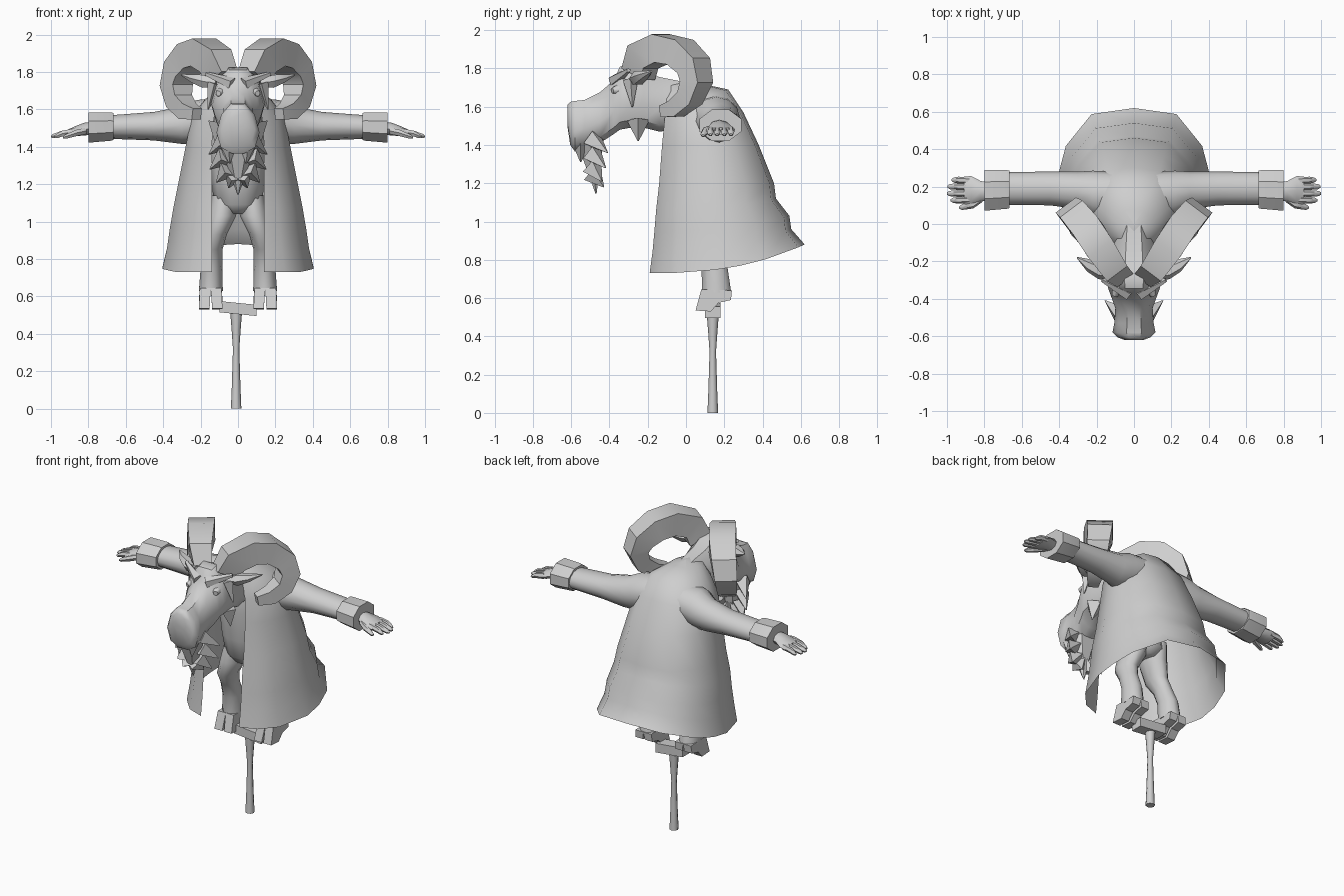
import bpy, bmesh, math
from mathutils import Vector

grey = bpy.data.materials.new("plain grey")
grey.diffuse_color = (0.62, 0.62, 0.62, 1)


def finish(name, verts, faces, mirror=False, angle=50):
    me = bpy.data.meshes.new(name)
    me.from_pydata([tuple(v) for v in verts], [], faces)
    bm = bmesh.new()
    bm.from_mesh(me)
    bmesh.ops.remove_doubles(bm, verts=bm.verts, dist=0.0005)
    bmesh.ops.recalc_face_normals(bm, faces=bm.faces)
    bm.to_mesh(me)
    bm.free()
    me.materials.append(grey)
    me.shade_smooth()
    me.set_sharp_from_angle(angle=math.radians(angle))
    ob = bpy.data.objects.new(name, me)
    bpy.context.collection.objects.link(ob)
    if mirror:
        ob.modifiers.new("mirror", 'MIRROR').use_mirror_merge = True
    return ob


def loft(name, rings, mirror=False, angle=50, caps=True):
    n = len(rings[0])
    verts = [v for r in rings for v in r]
    faces = [(i * n + j, i * n + (j + 1) % n, (i + 1) * n + (j + 1) % n, (i + 1) * n + j)
             for i in range(len(rings) - 1) for j in range(n)]
    if caps:
        faces += [tuple(range(n)), tuple(range((len(rings) - 1) * n, len(rings) * n))]
    return finish(name, verts, faces, mirror, angle)


def ellipse(c, u, v, n=10, turn=0.0):
    c, u, v = Vector(c), Vector(u), Vector(v)
    return [c + u * math.cos(2 * math.pi * k / n + turn) + v * math.sin(2 * math.pi * k / n + turn)
            for k in range(n)]


def upright(name, rows, mirror=False, n=10):
    """rows of (x, y, z, rx, ry) stacked along z"""
    return loft(name, [ellipse((x, y, z), (a, 0, 0), (0, b, 0), n) for x, y, z, a, b in rows], mirror)


def sideways(name, rows, n=10, turn=0.0, angle=50):
    """rows of (x, y, z, ry, rz) stacked along x, mirrored"""
    return loft(name, [ellipse((x, y, z), (0, a, 0), (0, 0, b), n, turn) for x, y, z, a, b in rows],
                True, angle)


def spike(name, base, tip, r1, r2, n=4, mirror=True, flat=1.0):
    base, tip = Vector(base), Vector(tip)
    d = (tip - base).normalized()
    u = d.cross(Vector((0, 1, 0))).normalized()
    v = d.cross(u) * flat
    return loft(name, [ellipse(base, u * r1, v * r1, n), ellipse(tip, u * r2, v * r2, n)], mirror)


# Cloak: open at the front, flared hem (front y, back y, half width, opening x, front z, back z)
cloak = [(-.19, .62, .405, .14, .73, .88), (-.175, .55, .38, .14, .84, .96),
         (-.165, .54, .365, .14, .95, 1.03), (-.155, .47, .345, .14, 1.07, 1.12),
         (-.14, .46, .32, .14, 1.2, 1.2), (-.125, .38, .28, .14, 1.4, 1.4),
         (-.11, .30, .25, .13, 1.55, 1.57), (-.11, .22, .18, .10, 1.64, 1.69),
         (-.10, .08, .09, .06, 1.71, 1.72), (-.06, .0, .0, .0, 1.735, 1.735)]
shape = [(None, 0), (.62, .05), (.84, .17), (1, .42), (.99, .58), (.9, .75), (.56, .96), (0, 1)]
verts = []
for fy, by, w, gap, zf, zb in cloak:
    for fx, f in shape:
        verts.append((gap if fx is None else w * fx, fy + (by - fy) * f, zf + (zb - zf) * f ** 2.5))
m = len(shape)
faces = [(i * m + j, i * m + j + 1, (i + 1) * m + j + 1, (i + 1) * m + j)
         for i in range(len(cloak) - 1) for j in range(m - 1)]
finish("cloak", verts, faces, True, 60)

# Torso and legs
upright("torso", [(0, .09, 1.04, .05, .08), (0, .09, 1.09, .13, .12), (0, .07, 1.22, .14, .13),
                  (0, .07, 1.42, .16, .15), (0, .05, 1.58, .13, .13), (0, .04, 1.66, .08, .1)])
upright("leg", [(.07, .1, 1.14, .07, .1), (.085, .08, 1.03, .075, .1), (.12, .07, .93, .06, .085),
                (.135, .11, .85, .052, .07), (.142, .15, .75, .058, .072), (.145, .16, .63, .064, .08)], True)

# Cloven hooves: side profile, two toes per foot
prof = [(.08, .645), (.24, .64), (.235, .59), (.17, .575), (.13, .53), (.05, .535)]
for label, x0, x1, b0, b1 in (("inner", .088, .146, .083, .138), ("outer", .146, .204, .152, .209)):
    rings = [[(t if z > .6 else b, y, z) for y, z in prof] for t, b in ((x0, b0), (x1, b1))]
    loft(label + "_hoof_toe", rings, True, 30)

# Foot bar and pole
loft("foot_bar", [[(x, y, z + dz) for y, z in ((.10, .505), (.18, .505), (.18, .565), (.10, .565))]
                  for x, dz in ((-.1, .01), (.1, -.01))], angle=30)
upright("pole", [(-.01, .14, 0, .028, .028), (-.01, .14, .12, .023, .023), (-.01, .14, .32, .017, .017),
                 (-.01, .14, .42, .024, .024), (-.01, .14, .52, .032, .032)], n=8)

# Sleeves, cuffs and hands
sideways("sleeve", [(.12, .15, 1.55, .13, .11), (.22, .16, 1.53, .125, .12), (.3, .18, 1.515, .1, .1),
                    (.45, .19, 1.51, .09, .076), (.7, .19, 1.505, .088, .062)], 12)
sideways("cuff", [(.665, .185, 1.508, .108, .078), (.68, .185, 1.508, .112, .082),
                  (.8, .18, 1.503, .118, .088)], 8, math.pi / 8, 30)
sideways("palm", [(.74, .175, 1.5, .04, .035), (.82, .175, 1.495, .055, .034),
                  (.87, .18, 1.483, .076, .027), (.91, .18, 1.472, .074, .02)], 8)
for i, (y, x) in enumerate(((.235, .975), (.2, .997), (.163, 1.0), (.127, .98))):
    sideways("finger", [(.88, .18 + (y - .18) * .95, 1.48, .017, .02), (.94, y, 1.47, .018, .018),
                        (x - .012, y, 1.458, .014, .013), (x, y, 1.455, .006, .006)], 6)
sideways("thumb", [(.81, .14, 1.485, .022, .02), (.86, .105, 1.475, .022, .02),
                   (.92, .09, 1.455, .015, .014), (.935, .088, 1.45, .006, .006)], 6)

# Head: sections running forward from the neck (y, half width, top z, bottom z)
half = [(.35, 1), (.78, .78), (1, .42), (.8, .12), (.3, 0)]
section = half + [(-x, t) for x, t in reversed(half)]
head = [(.06, .10, 1.71, 1.5), (-.04, .11, 1.735, 1.48), (-.14, .125, 1.755, 1.47),
        (-.22, .135, 1.79, 1.49), (-.29, .145, 1.825, 1.49), (-.345, .138, 1.81, 1.48),
        (-.38, .125, 1.735, 1.455), (-.45, .10, 1.675, 1.41), (-.53, .105, 1.635, 1.375),
        (-.58, .115, 1.63, 1.365), (-.605, .09, 1.625, 1.4), (-.62, .05, 1.61, 1.5)]
loft("head", [[(x * w, y, b + (t - b) * f) for x, f in section] for y, w, t, b in head], angle=45)

# Brows, eyes, ears and cheek tufts
spike("brow", (.03, -.375, 1.735), (.17, -.30, 1.79), .035, .012, 5)
spike("eye", (.085, -.34, 1.69), (.105, -.385, 1.685), .035, .015, 8)
sideways("ear", [(.12, -.27, 1.74, .03, .025), (.19, -.25, 1.75, .045, .04),
                 (.25, -.22, 1.765, .035, .025), (.305, -.18, 1.785, .004, .004)], 6, angle=30)
spike("cheek_tuft", (.1, -.25, 1.53), (.12, -.25, 1.42), .06, .003)
spike("cheek_fur", (.125, -.29, 1.74), (.16, -.28, 1.60), .04, .004)

# Beard: jagged spikes around a central lock
spike("beard_core", (0, -.5, 1.42), (0, -.47, 1.145), .10, .004, 6, False, .8)
for tip in ((.155, -.41, 1.36), (.15, -.42, 1.28), (.115, -.44, 1.21), (.05, -.43, 1.18)):
    spike("beard_spike", (tip[0] * .45, -.49, tip[2] + .07), tip, .055, .003)
spike("lip_tuft", (.05, -.55, 1.41), (.045, -.55, 1.31), .045, .003)

# Horns: curled four-sided tapering bands (x, y, z, half width, half depth)
path = [(.085, -.25, 1.77, .055, .075), (.12, -.225, 1.86, .068, .078), (.185, -.125, 1.905, .08, .074),
        (.245, -.03, 1.885, .08, .07), (.305, .04, 1.815, .075, .064), (.33, .055, 1.73, .068, .058),
        (.315, .02, 1.645, .058, .05), (.27, -.05, 1.59, .046, .044), (.22, -.12, 1.575, .03, .03)]
across = Vector((.8, -.6, 0))
rings = []
for i, (x, y, z, hw, hd) in enumerate(path):
    a, b = path[max(i - 1, 0)], path[min(i + 1, len(path) - 1)]
    along = (Vector(b[:3]) - Vector(a[:3])).normalized()
    out = along.cross(across).normalized()
    rings.append([Vector((x, y, z)) + across * hw * s + out * hd * t
                  for s, t in ((-1, -1), (1, -1), (1, 1), (-1, 1))])
loft("horn", rings, True, 35)
